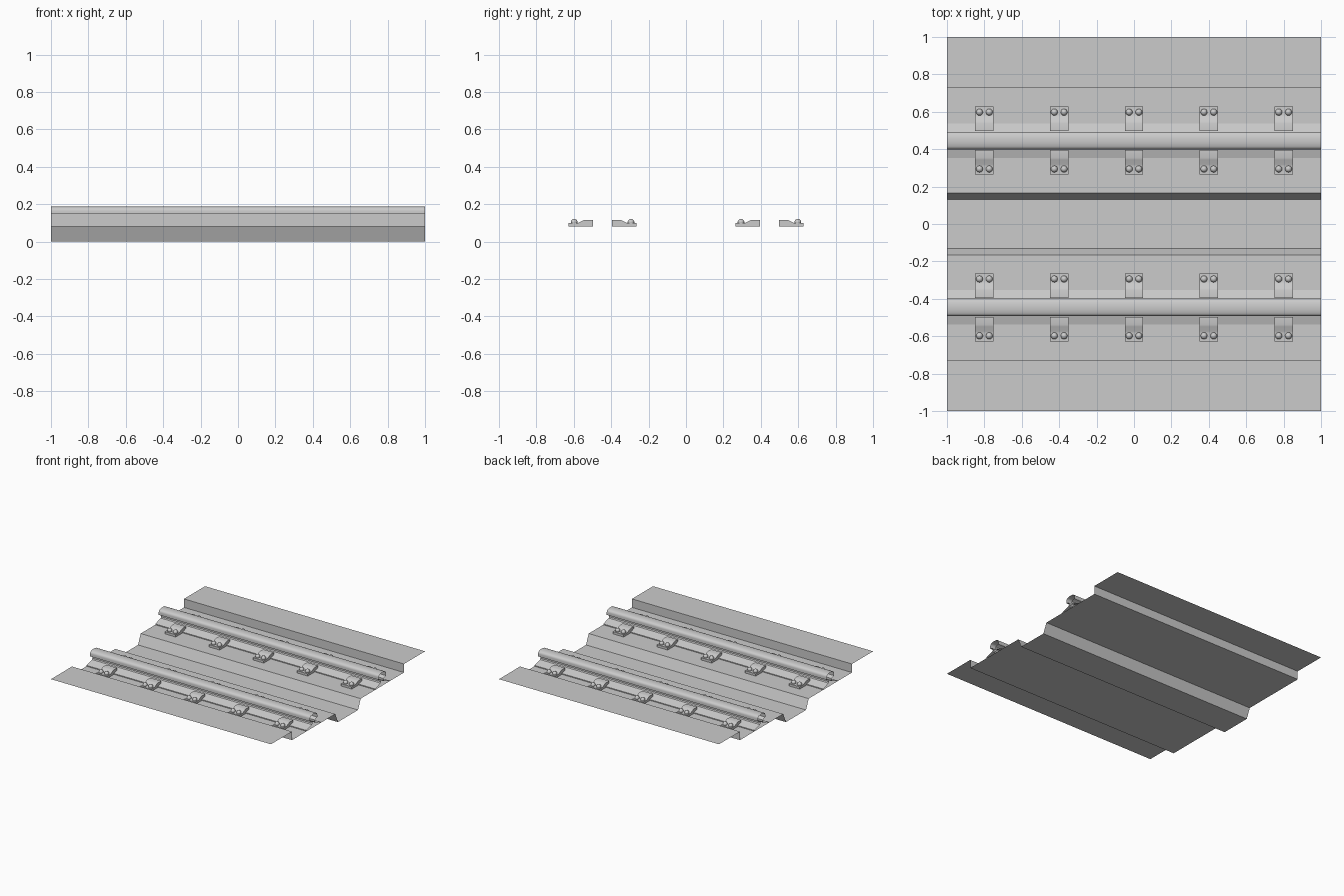
import bpy, bmesh, math

if "Cube" in bpy.data.objects:
    bpy.data.objects.remove(bpy.data.objects["Cube"])


def sweep(name, profile, x0, x1, closed=False, smooth=False):
    """Extrude a (y, z) profile along x; closed profiles get end caps."""
    bm = bmesh.new()
    a = [bm.verts.new((x0, y, z)) for y, z in profile]
    b = [bm.verts.new((x1, y, z)) for y, z in profile]
    n = len(profile)
    for i in range(n if closed else n - 1):
        j = (i + 1) % n
        bm.faces.new((a[i], b[i], b[j], a[j]))
    if closed:
        bm.faces.new(a)
        bm.faces.new(b[::-1])
        bmesh.ops.recalc_face_normals(bm, faces=bm.faces)
    return finish(name, bm, smooth)


def finish(name, bm, smooth=False):
    mesh = bpy.data.meshes.new(name)
    bm.to_mesh(mesh)
    bm.free()
    ob = bpy.data.objects.new(name, mesh)
    bpy.context.collection.objects.link(ob)
    if smooth:
        bpy.ops.object.select_all(action='DESELECT')
        bpy.context.view_layer.objects.active = ob
        ob.select_set(True)
        bpy.ops.object.shade_smooth_by_angle(angle=math.radians(35))
    return ob


BED, SHOULDER, TOP = 0.08, 0.15, 0.19
RAIL_Y = 0.446

# Folded track bed: outer shoulders, rail beds and the middle trench
half = [(0.13, 0), (0.165, BED), (0.727, BED), (0.727, SHOULDER), (1, SHOULDER)]
sweep("track_bed", [(-y, z) for y, z in reversed(half)] + half, -1, 1)

# Rail half-section: sloped foot, web, head with rounded shoulders
r = 0.022
side = [(0.092, BED), (0.092, 0.087), (0.022, 0.108), (0.016, 0.116),
        (0.016, 0.132), (0.022, 0.137), (0.047, 0.144)]
side += [(0.047 - r + r * math.cos(t), TOP - 0.004 - r + r * math.sin(t))
         for t in [math.radians(a) for a in (0, 18, 36, 54, 72)]]
side += [(0.012, TOP - 0.001)]
section = side + [(-y, z) for y, z in reversed(side)]

# Clip section measured outward from the rail centre
clip = [(0.051, BED), (0.051, 0.117), (0.092, 0.117), (0.103, 0.114),
        (0.128, 0.101), (0.137, 0.099), (0.182, 0.099), (0.182, BED)]

for s, label in ((1, "back"), (-1, "front")):
    c = s * RAIL_Y
    sweep(label + "_rail", [(c + y, z) for y, z in section], -1, 1, smooth=True)
    for k in (1, -1):
        tag = label + ("_outer" if k == s else "_inner")
        for i in range(5):
            x = -0.8 + 0.4 * i
            # Clamp plate gripping the rail foot
            sweep(f"{tag}_clip_{i}", [(c + k * y, z) for y, z in clip],
                  x - 0.049, x + 0.049, closed=True, smooth=True)
            # Pair of round bolt heads
            bm = bmesh.new()
            for dx in (-0.026, 0.026):
                res = bmesh.ops.create_uvsphere(bm, u_segments=16, v_segments=10, radius=0.018)
                bmesh.ops.translate(bm, verts=res["verts"],
                                    vec=(x + dx, c + k * 0.152, 0.104))
            finish(f"{tag}_bolts_{i}", bm, True)
